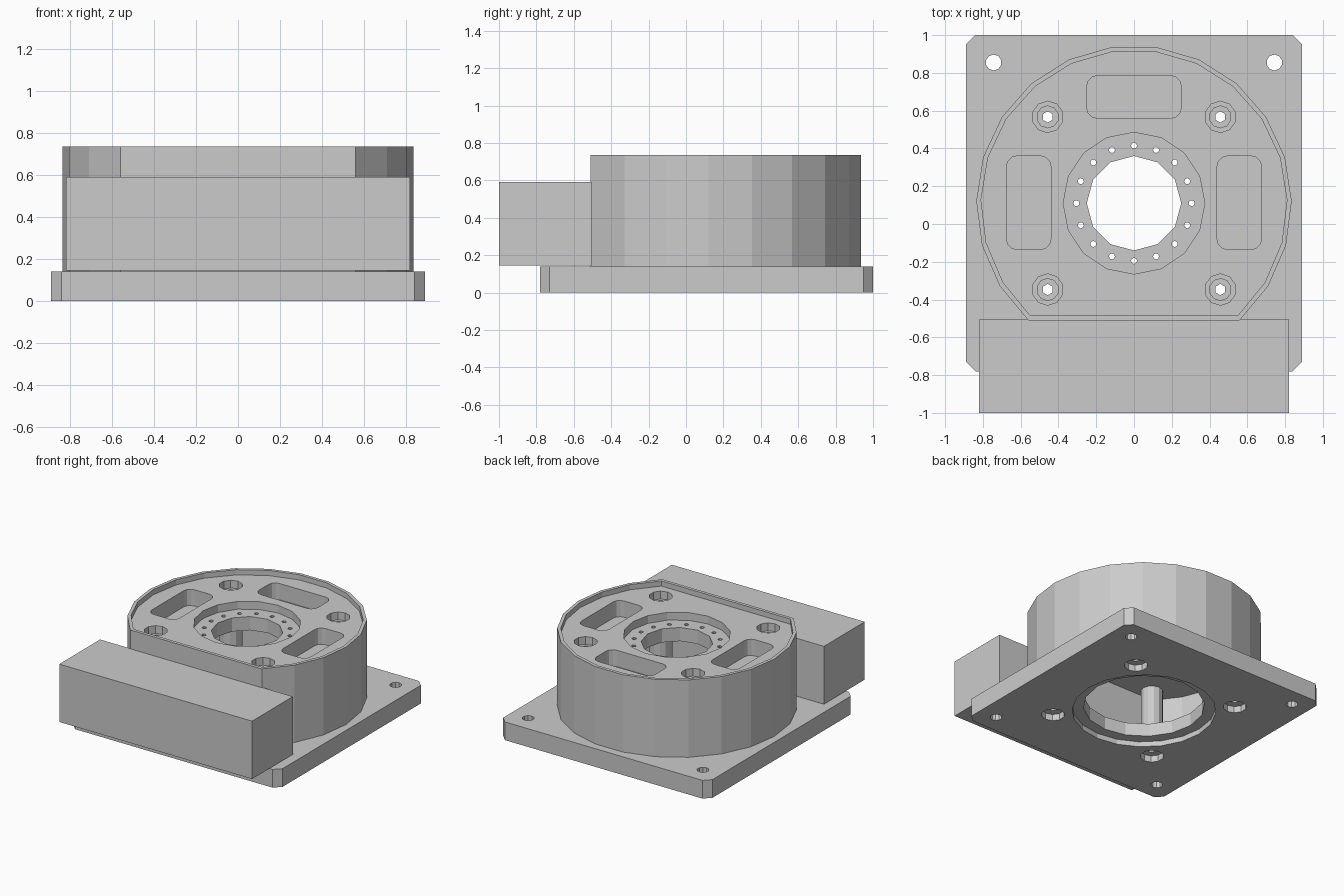
import bpy, bmesh
from math import sin, cos, asin, pi, radians

if "Cube" in bpy.data.objects:
    bpy.data.objects.remove(bpy.data.objects["Cube"])

CY = 0.11          # centre line of plate and drum
TOP = 0.735        # rim height
DECK = 0.695       # recessed top face


def circle(x, y, r, n):
    return [(x + r * sin(2 * pi * i / n), y + r * cos(2 * pi * i / n))
            for i in range(n, 0, -1)][::-1][::-1]


def drum_outline(r, flat):
    a0 = asin((flat - CY) / r)
    return [(r * cos(a0 + (pi - 2 * a0) * i / 17),
             CY + r * sin(a0 + (pi - 2 * a0) * i / 17)) for i in range(18)]


def box_outline(x0, x1, y0, y1):
    return [(x0, y0), (x1, y0), (x1, y1), (x0, y1)]


def rounded(x0, x1, y0, y1, r):
    pts = []
    corners = [(x1 - r, y1 - r, 0), (x0 + r, y1 - r, 90),
               (x0 + r, y0 + r, 180), (x1 - r, y0 + r, 270)]
    for x, y, a in corners:
        for k in range(4):
            t = radians(a + 30 * k)
            pts.append((x + r * cos(t), y + r * sin(t)))
    return pts


def solid(name, prisms):
    """Mesh object made of vertical prisms (outline, z0, z1)."""
    bm = bmesh.new()
    for pts, z0, z1 in prisms:
        low = [bm.verts.new((x, y, z0)) for x, y in pts]
        high = [bm.verts.new((x, y, z1)) for x, y in pts]
        bm.faces.new(low[::-1])
        bm.faces.new(high)
        for i in range(len(pts)):
            j = (i + 1) % len(pts)
            bm.faces.new((low[i], low[j], high[j], high[i]))
    bmesh.ops.recalc_face_normals(bm, faces=bm.faces)
    me = bpy.data.meshes.new(name)
    bm.to_mesh(me)
    bm.free()
    ob = bpy.data.objects.new(name, me)
    bpy.context.collection.objects.link(ob)
    return ob


def cut(ob, prisms):
    """Subtract prisms one by one, then bake the result."""
    cutters = []
    for p in prisms:
        c = solid("cutter", [p])
        c.hide_render = True
        m = ob.modifiers.new("cut", 'BOOLEAN')
        m.operation = 'DIFFERENCE'
        m.solver = 'EXACT'
        m.object = c
        cutters.append(c)
    bpy.context.view_layer.update()
    dg = bpy.context.evaluated_depsgraph_get()
    me = bpy.data.meshes.new_from_object(ob.evaluated_get(dg))
    ob.modifiers.clear()
    ob.data = me
    for c in cutters:
        bpy.data.objects.remove(c)


bolts = [(sx * 0.457, CY + sy * 0.457) for sx in (-1, 1) for sy in (-1, 1)]
corners = [(sx * 0.743, CY + sy * 0.745) for sx in (-1, 1) for sy in (-1, 1)]

# Base plate with chamfered corners, mounting holes and stepped centre opening
X, Y0, Y1, C = 0.89, -0.78, 1.0, 0.05
plate = solid("base_plate", [([(-X + C, Y0), (X - C, Y0), (X, Y0 + C), (X, Y1 - C),
                               (X - C, Y1), (-X + C, Y1), (-X, Y1 - C), (-X, Y0 + C)],
                              0, 0.14)])
holes = [(circle(0, CY, 0.51, 20), -0.1, 0.04), (circle(0, CY, 0.43, 16), -0.1, 0.3)]
holes += [(circle(x, y, 0.042, 10), -0.1, 0.3) for x, y in corners]
for x, y in bolts:
    holes += [(circle(x, y, 0.083, 10), -0.1, 0.05), (circle(x, y, 0.03, 6), -0.1, 0.3)]
cut(plate, holes)

# Hollow drum housing with rim, bearing seat, pockets and bolt holes
drum = solid("drum_housing", [(drum_outline(0.835, -0.51), 0.14, TOP)])
holes = [(drum_outline(0.81, -0.485), DECK, 1),
         (drum_outline(0.77, -0.44), 0, 0.53),
         (circle(0, CY, 0.375, 16), 0.635, 1),
         (circle(0, CY, 0.25, 12), 0.3, 1)]
holes += [(rounded(-0.25, 0.25, 0.56, 0.785, 0.055), 0.57, 1)]
holes += [(rounded(min(s * 0.44, s * 0.675), max(s * 0.44, s * 0.675),
                   -0.135, 0.36, 0.055), 0.57, 1) for s in (-1, 1)]
for x, y in bolts:
    holes += [(circle(x, y, 0.083, 10), 0.635, 1), (circle(x, y, 0.058, 10), 0.6, 1),
              (circle(x, y, 0.03, 6), 0.3, 1)]
for i in range(16):
    a = i * pi / 8
    holes.append((circle(0.305 * cos(a), CY + 0.305 * sin(a), 0.016, 8), 0.3, 1))
cut(drum, holes)

# Tubular bolt posts inside the drum
for i, (x, y) in enumerate(bolts):
    post = solid(f"bolt_post_{i + 1}", [(circle(x, y, 0.08, 12), 0.14, 0.53)])
    cut(post, [(circle(x, y, 0.03, 6), 0, 1)])

# Front drive block
solid("front_block", [(box_outline(-0.82, 0.82, -1.0, -0.505), 0.145, 0.59)])
